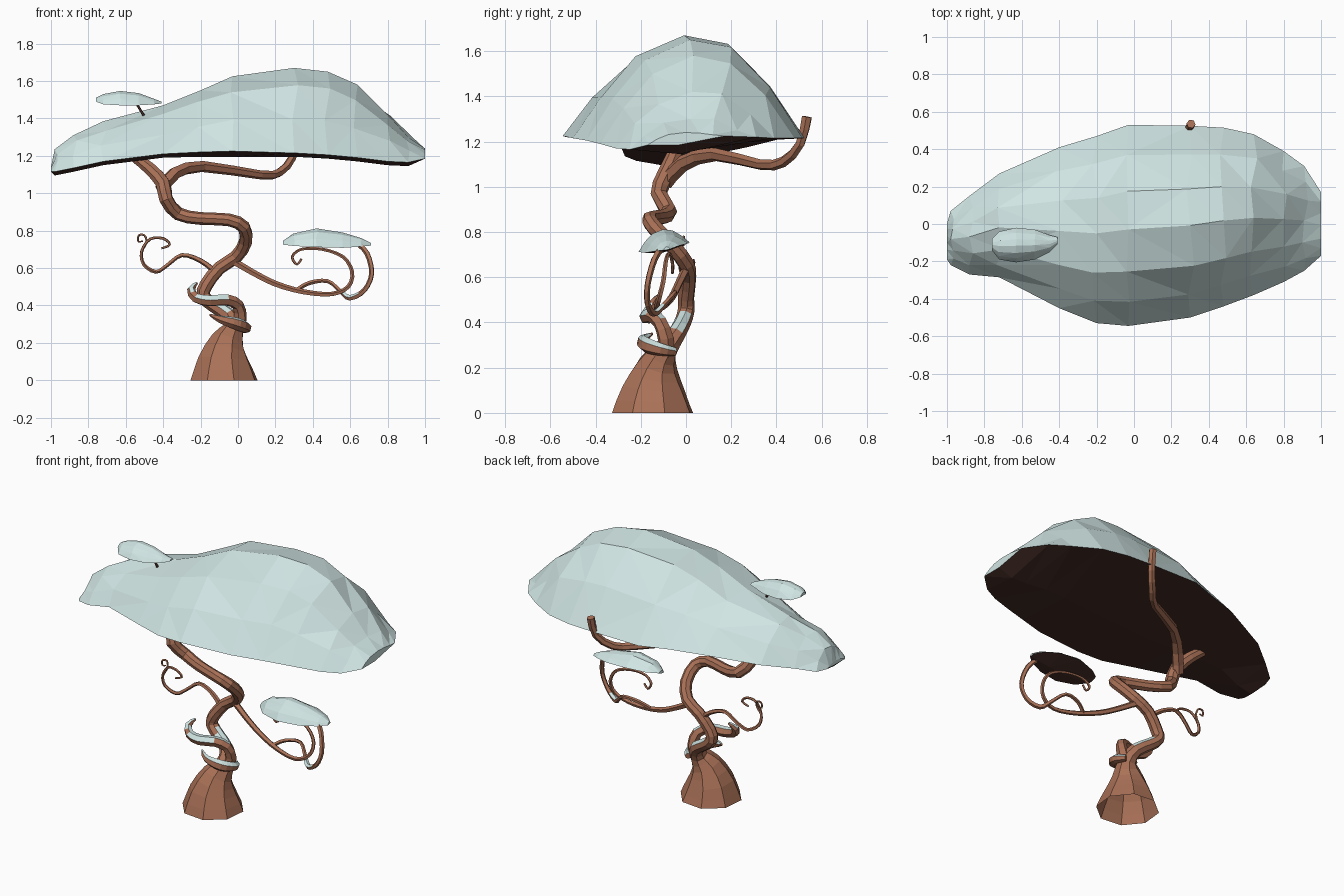
import bpy, bmesh, random
from math import cos, sin, tau
from mathutils import Vector

random.seed(4)


def material(name, rgb):
    m = bpy.data.materials.new(name)
    m.diffuse_color = (*rgb, 1)
    return m


LEAF = material("pale_leaf", (0.63, 0.785, 0.77))
BARK = material("brown_bark", (0.40, 0.165, 0.095))
DARK = material("dark_underside", (0.058, 0.026, 0.020))


def finish(bm, name, mats):
    mesh = bpy.data.meshes.new(name)
    bm.to_mesh(mesh)
    bm.free()
    for m in mats:
        mesh.materials.append(m)
    ob = bpy.data.objects.new(name, mesh)
    bpy.context.collection.objects.link(ob)
    return ob


def catmull(p, steps):
    """Smooth path through points of (x, y, z, radius)."""
    p = [Vector(q) for q in p]
    p = [p[0]] + p + [p[-1]]
    out = []
    for i in range(1, len(p) - 2):
        a, b, c, d = p[i - 1:i + 3]
        for s in range(steps):
            t = s / steps
            out.append(0.5 * (2 * b + (c - a) * t + (2 * a - 5 * b + 4 * c - d) * t * t
                              + (3 * b - a - 3 * c + d) * t ** 3))
    return out + [p[-1]]


def tube(name, pts, sides=6, steps=2, moss=None, ground=False, mat=BARK):
    """Tapered tube; moss = (zmin, zmax) colours upward faces in that height range."""
    path = catmull(pts, steps)
    pos = [q.to_3d() for q in path]
    bm = bmesh.new()
    rings, side = [], Vector((1, 0.3, 0.2))
    for i, c in enumerate(pos):
        tan = (pos[min(i + 1, len(pos) - 1)] - pos[max(i - 1, 0)]).normalized()
        if ground and i == 0:
            tan = Vector((0, 0, 1))
        side = (side - tan * side.dot(tan)).normalized()
        up = tan.cross(side)
        rings.append([bm.verts.new(c + path[i].w * (side * cos(tau * k / sides) + up * sin(tau * k / sides)))
                      for k in range(sides)])
    for a, b in zip(rings, rings[1:]):
        for k in range(sides):
            j = (k + 1) % sides
            bm.faces.new((a[k], a[j], b[j], b[k]))
    if not ground:   # the trunk is open at the ground
        bm.faces.new(rings[0][::-1])
    bm.faces.new(rings[-1])
    bm.normal_update()
    if moss:
        for f in bm.faces:
            if f.normal.z > 0.55 and moss[0] < f.calc_center_median().z < moss[1]:
                f.material_index = 1
    return finish(bm, name, [mat, LEAF])


PROFILE = [(0, 0), (.12, .41), (.27, .8), (.48, 1), (.67, .93), (.85, .52), (1, 0)]


def canopy(name, stations, jitter, sag):
    """Dome lofted along x; stations are (x, y front, y back, z front, z back, z top)."""
    bm = bmesh.new()
    rows, keels = [], []
    for i, (x, y0, y1, z0, z1, zt) in enumerate(stations):
        row = []
        end = i in (0, len(stations) - 1)
        for v, h in PROFILE:
            rim = z0 + (z1 - z0) * v
            n = jitter if 0 < h < 1 and not end else 0
            row.append(bm.verts.new((x + random.uniform(-n, n), y0 + (y1 - y0) * v,
                                     rim + (zt - rim) * h + random.uniform(-n, n) * .4)))
        rows.append(row)
        keels.append(bm.verts.new((x, y0 + (y1 - y0) * .4, min(z0, z1) - (0 if end else sag))))
    for a, b, p, q in zip(rows, rows[1:], keels, keels[1:]):
        for k in range(len(PROFILE) - 1):
            bm.faces.new((a[k], a[k + 1], b[k + 1], b[k]))
        for f in ((a[0], b[0], q, p), (p, q, b[-1], a[-1])):   # underside
            bm.faces.new(f).material_index = 1
    bm.faces.new(rows[0] + keels[:1])
    bm.faces.new(rows[-1] + keels[-1:])
    bmesh.ops.triangulate(bm, faces=bm.faces[:])
    bmesh.ops.recalc_face_normals(bm, faces=bm.faces[:])
    return finish(bm, name, [LEAF, DARK])


# Foliage
canopy("main_canopy", [
    (-1.00, -.19, .0, 1.115, 1.12, 1.14), (-.98, -.22, .07, 1.115, 1.125, 1.235),
    (-.88, -.27, .15, 1.135, 1.15, 1.31), (-.72, -.285, .27, 1.17, 1.175, 1.385),
    (-.40, -.45, .41, 1.21, 1.21, 1.47), (-.20, -.53, .47, 1.22, 1.215, 1.55),
    (-.03, -.545, .53, 1.225, 1.215, 1.625), (.30, -.50, .525, 1.215, 1.215, 1.67),
    (.48, -.44, .515, 1.205, 1.215, 1.65), (.64, -.38, .48, 1.19, 1.215, 1.58),
    (.80, -.31, .39, 1.17, 1.215, 1.42), (.91, -.25, .31, 1.165, 1.22, 1.30),
    (1.00, -.17, .17, 1.185, 1.225, 1.24)], 0.022, 0.02)
canopy("side_canopy", [
    (.24, -.12, -.06, .725, .74, .745), (.30, -.18, -.02, .718, .745, .785),
    (.42, -.21, .015, .712, .755, .812), (.56, -.18, .01, .708, .75, .79),
    (.66, -.14, -.03, .715, .74, .76), (.71, -.10, -.07, .72, .725, .735)], 0.006, 0)
canopy("top_canopy", [
    (-.76, -.14, -.08, 1.49, 1.49, 1.51), (-.72, -.19, -.04, 1.475, 1.475, 1.53),
    (-.63, -.205, -.02, 1.47, 1.47, 1.547), (-.53, -.19, -.03, 1.47, 1.47, 1.535),
    (-.45, -.15, -.06, 1.475, 1.475, 1.505), (-.41, -.11, -.07, 1.48, 1.48, 1.49)], 0.005, 0)
tube("top_twig", [(-.55, -.1, 1.49, .006), (-.50, -.1, 1.41, .008)], 5, 1, mat=DARK)

# Flared base and winding trunk
tube("trunk", [
    (-.075, -.148, 0, .187), (-.075, -.143, .11, .143), (-.055, -.125, .21, .092),
    (-.025, -.09, .28, .056), (-.05, -.045, .345, .042), (-.13, -.015, .40, .038),
    (-.185, .0, .45, .037), (-.17, .0, .51, .037), (-.10, .01, .60, .036),
    (-.01, .0, .66, .036), (.04, -.06, .74, .036), (.03, -.14, .82, .036),
    (-.05, -.16, .858, .034), (-.20, -.11, .865, .034), (-.32, -.075, .89, .036),
    (-.385, -.12, .97, .038), (-.40, -.09, 1.05, .04), (-.47, -.055, 1.13, .036),
    (-.56, -.04, 1.20, .03)], 8, 2, (.36, .44), True)

# Hooked offshoot looping in front of the trunk
tube("hooked_shoot", [
    (-.01, -.09, .26, .04), (.012, -.09, .33, .036), (.0, -.115, .40, .032),
    (-.06, -.15, .43, .032), (-.15, -.175, .425, .032), (-.225, -.17, .44, .028),
    (-.25, -.145, .485, .022), (-.22, -.12, .52, .008)], 6, 2, (.40, .53))

# Back branch holding the canopy rim
tube("back_branch", [
    (-.41, -.09, 1.02, .036), (-.34, -.01, 1.105, .036), (-.19, .13, 1.143, .03),
    (.12, .33, 1.098, .024), (.22, .43, 1.11, .024), (.29, .505, 1.19, .022),
    (.305, .535, 1.31, .024)], 6, 2)

# Root wrapped around the base
tube("curled_root", [
    (.02, -.05, .27, .02), (.045, -.11, .28, .028), (.0, -.175, .30, .034),
    (-.09, -.19, .325, .022), (-.15, -.15, .35, .006)], 6, 3, (.28, .4))

# Vines
tube("right_vine", [
    (-.08, .0, .62, .02), (-.03, -.0, .635, .02), (.08, -.03, .575, .018), (.2, -.06, .515, .017),
    (.35, -.10, .472, .015), (.5, -.13, .46, .013), (.59, -.12, .50, .012),
    (.61, -.10, .58, .011), (.56, -.09, .66, .010), (.45, -.08, .70, .009),
    (.34, -.07, .70, .008), (.29, -.06, .66, .008), (.315, -.06, .62, .007),
    (.34, -.06, .65, .006)], 5, 3)
tube("right_vine_fork", [
    (.31, -.09, .48, .012), (.38, -.06, .52, .012), (.48, -.05, .53, .011),
    (.55, -.10, .475, .012), (.60, -.14, .44, .016), (.675, -.17, .48, .014),
    (.715, -.17, .57, .014), (.69, -.14, .68, .015), (.63, -.10, .74, .015)],
    5, 3, (.42, .475))
tube("left_vine", [
    (-.12, .0, .58, .016), (-.2, .02, .64, .014), (-.3, .03, .67, .012), (-.38, .02, .615, .011),
    (-.44, .0, .58, .011), (-.505, -.02, .62, .010), (-.515, -.03, .69, .009),
    (-.47, -.04, .755, .008), (-.40, -.05, .758, .008), (-.365, -.05, .725, .007),
    (-.41, -.05, .705, .006)], 5, 3)
tube("left_vine_curl", [
    (-.515, -.03, .69, .007), (-.49, -.02, .74, .006), (-.50, -.01, .775, .006),
    (-.53, -.01, .775, .006), (-.533, -.01, .742, .005), (-.508, -.01, .745, .004)], 5, 3)
